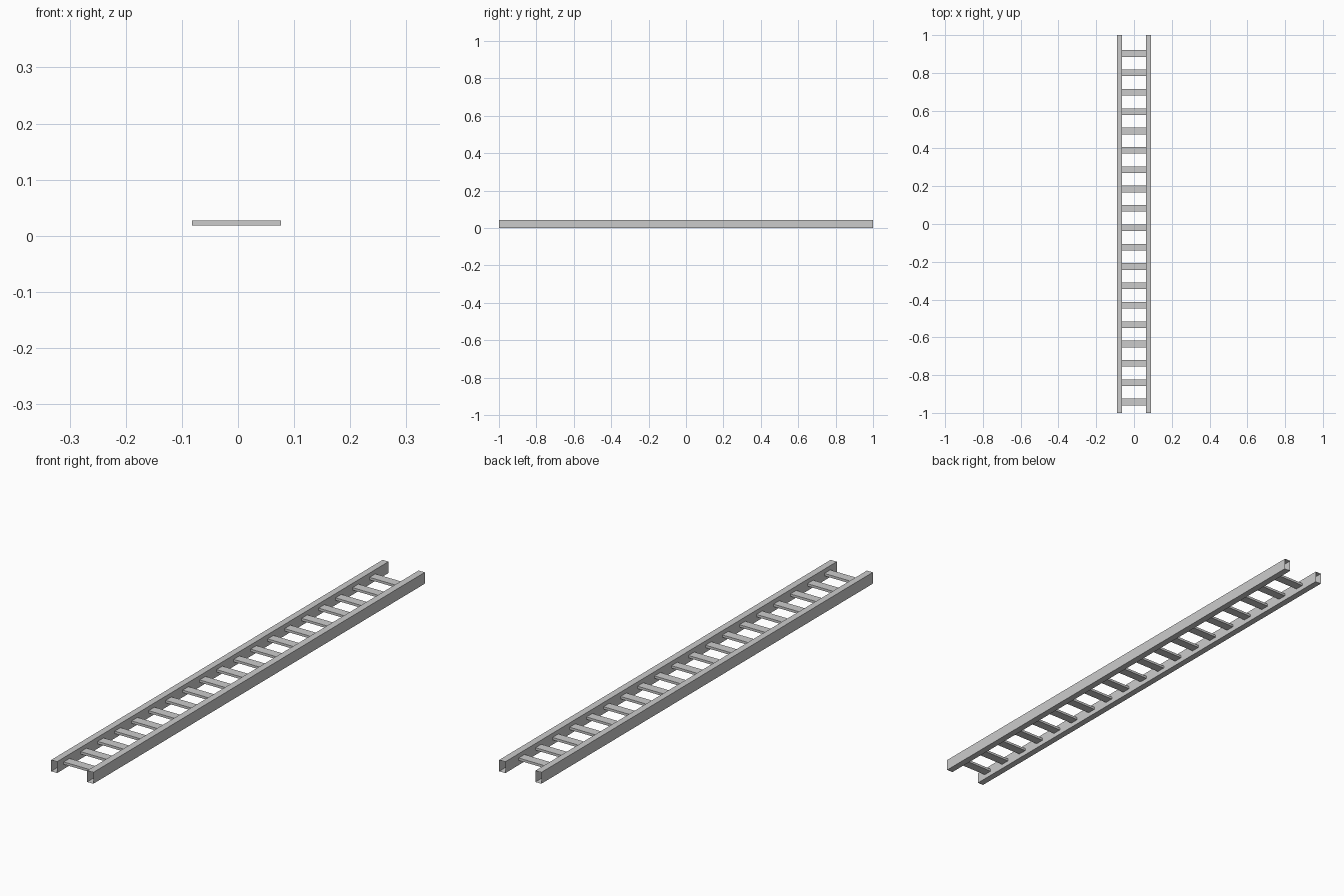
import bpy, bmesh
from mathutils import Vector

if "Cube" in bpy.data.objects:
    bpy.data.objects.remove(bpy.data.objects["Cube"])


def box(name, lo, hi, open_axis=None):
    """Box between two corners; faces along open_axis are removed to make a tube."""
    lo, hi = Vector(lo), Vector(hi)
    bm = bmesh.new()
    bmesh.ops.create_cube(bm, size=1)
    for v in bm.verts:
        v.co = (lo + hi) / 2 + v.co * (hi - lo)
    if open_axis is not None:
        bm.normal_update()
        ends = [f for f in bm.faces if abs(f.normal[open_axis]) > 0.9]
        bmesh.ops.delete(bm, geom=ends, context='FACES_ONLY')
    mesh = bpy.data.meshes.new(name)
    bm.to_mesh(mesh)
    bm.free()
    ob = bpy.data.objects.new(name, mesh)
    bpy.context.collection.objects.link(ob)
    return ob


# Side rails: thin-walled square tubes, open at both ends
box("left_rail", (-0.089, -1, 0), (-0.064, 1, 0.0435), open_axis=1)
box("right_rail", (0.063, -1, 0), (0.089, 1, 0.0435), open_axis=1)

# Rungs: flat bars whose ends sit inside the rails
rung = box("rungs", (-0.082, -0.960, 0.018), (0.077, -0.925, 0.0273))
array = rung.modifiers.new("repeat", 'ARRAY')
array.count = 19
array.use_relative_offset = False
array.use_constant_offset = True
array.constant_offset_displace = (0, 0.1025, 0)
